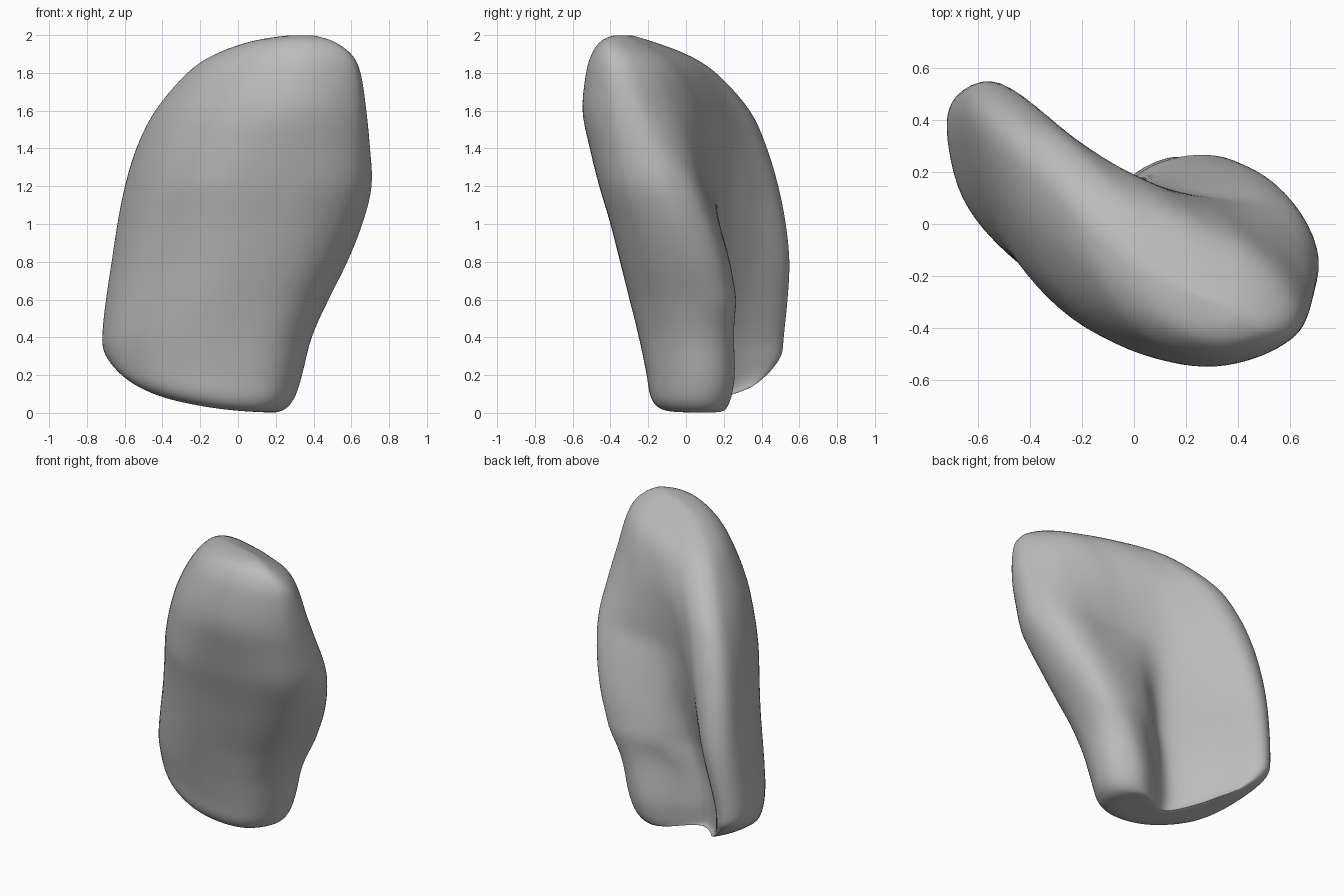
import bpy
import bmesh

cube = bpy.data.objects.get("Cube")
if cube:
    bpy.data.objects.remove(cube, do_unlink=True)

STEPS = 6        # samples between outline points
RINGS = 5        # rings between height levels

# Cross-section outlines in hundredths, running from the left end along the
# front, around the right end and back along the hollow side
LOW_HOOK = [(-72, 36), (-66, 9), (-48, -11), (-22, -23), (4, -25), (24, -20),
            (36, -6), (39, 8), (34, 19), (22, 25), (8, 21), (-7, 10),
            (-22, 8), (-42, 28), (-58, 50), (-68, 49)]
FULL_HOOK = [(-70, 36), (-63, 8), (-48, -13), (-20, -29), (7, -30), (29, -25),
             (43, -12), (48, 4), (46, 17), (38, 24), (24, 26), (7, 22),
             (-13, 9), (-36, 27), (-54, 51), (-66, 50)]
MID_CRESCENT = [(-59, 36), (-53, 7), (-40, -20), (-16, -41), (14, -46), (42, -44),
                (62, -34), (71, -15), (65, 1), (52, 8), (34, 10), (14, 13),
                (-8, 20), (-27, 36), (-41, 48), (-54, 47)]
HIGH_SLAB = [(-42, 24), (-37, -2), (-23, -29), (-2, -47), (24, -55), (46, -52),
             (63, -42), (68, -30), (66, -20), (55, -7), (37, 4), (20, 11),
             (3, 19), (-11, 26), (-25, 34), (-37, 34)]
TOP_OVAL = [(-42, 24), (-37, -2), (-22, -29), (-1, -47), (24, -55), (46, -52),
            (63, -43), (68, -33), (66, -21), (57, -6), (43, 8), (27, 17),
            (9, 26), (-8, 32), (-23, 36), (-36, 35)]

# Height, x range, y range and outline blend of each level
LEVELS = [
    (0, -50, 19, -8, 34, 0),
    (2, -60, 25, -15, 41, 0),
    (8, -67, 30, -19, 47, 0),
    (20, -71, 34, -21, 51, 0),
    (40, -72, 39, -25, 52, 33),
    (60, -70, 48, -30, 54, 100),
    (80, -67, 58, -35, 55, 133),
    (100, -64, 66, -40, 53, 167),
    (120, -60, 71, -46, 49, 200),
    (140, -54, 70, -51, 43, 250),
    (160, -44, 68, -55, 34, 300),
    (180, -27, 65, -53, 16, 370),
    (190, -12, 60, -50, 0, 400),
    (197, 8, 50, -45, -19, 400),
    (200, 28, 39, -38, -29, 400),
]


def spline(a, b, c, d, t):
    """Smooth curve through b and c, for tuples of any length."""
    return tuple(0.5 * (2 * q + (r - p) * t + (2 * p - 5 * q + 4 * r - s) * t ** 2
                        + (3 * q - p - 3 * r + s) * t ** 3)
                 for p, q, r, s in zip(a, b, c, d))


def closed_curve(points):
    n = len(points)
    return [spline(*(points[(i + k) % n] for k in (-1, 0, 1, 2)), s / STEPS)
            for i in range(n) for s in range(STEPS)]


def unit_outline(points):
    """Sample an outline and stretch it to fill the unit square."""
    curve = closed_curve(points)
    xs, ys = zip(*curve)
    return [((x - min(xs)) / (max(xs) - min(xs)), (y - min(ys)) / (max(ys) - min(ys)))
            for x, y in curve]


def mix(a, b, t):
    return a + (b - a) * t


def section(level, outlines):
    """Points of one ring; the lowest rings rise toward the left and back."""
    z, x0, x1, y0, y1, blend = (v / 100 for v in level)
    blend = min(max(blend, 0), len(outlines) - 1)
    k = min(int(blend), len(outlines) - 2)
    flat = [(mix(a[0], b[0], blend - k), mix(a[1], b[1], blend - k))
            for a, b in zip(outlines[k], outlines[k + 1])]
    xs, ys = zip(*flat)
    ring = []
    for u, v in flat:
        x = mix(x0, x1, (u - min(xs)) / (max(xs) - min(xs)))
        y = mix(y0, y1, (v - min(ys)) / (max(ys) - min(ys)))
        left = max(0, 0.2 - x)
        lift = 0.22 * left ** 2 + 0.2 * left * max(0, y)
        ring.append((x, y, max(z, 0) + lift * max(0, 1 - z / 0.4)))
    return ring


def cap(bm, ring):
    """Close a ring with a strip of faces between front and back."""
    n = len(ring)
    half = STEPS // 2
    for i in range(-half, n // 2 - half):
        j = n - STEPS - i
        loop = []
        for index in (i, i + 1, j - 1, j):
            vert = ring[index % n]
            if vert not in loop:
                loop.append(vert)
        bm.faces.new(loop)


# Stone body: loft all rings, then close both ends
outlines = [unit_outline(p) for p in
            (LOW_HOOK, FULL_HOOK, MID_CRESCENT, HIGH_SLAB, TOP_OVAL)]
last = len(LEVELS) - 1
heights = [spline(*(LEVELS[min(max(i + k, 0), last)] for k in (-1, 0, 1, 2)), s / RINGS)
           for i in range(last) for s in range(RINGS)] + [LEVELS[last]]

bm = bmesh.new()
rings = [[bm.verts.new(p) for p in section(h, outlines)] for h in heights]
for low, high in zip(rings, rings[1:]):
    for i in range(len(low)):
        j = (i + 1) % len(low)
        bm.faces.new((low[i], low[j], high[j], high[i]))
cap(bm, rings[0])
cap(bm, rings[-1])
bmesh.ops.recalc_face_normals(bm, faces=bm.faces)

mesh = bpy.data.meshes.new("stone_body")
bm.to_mesh(mesh)
bm.free()
body = bpy.data.objects.new("stone_body", mesh)
bpy.context.collection.objects.link(body)

# Plain grey material
grey = bpy.data.materials.new("stone_grey")
grey.use_nodes = True
grey.diffuse_color = (0.5, 0.5, 0.5, 1)
grey.node_tree.nodes["Principled BSDF"].inputs["Base Color"].default_value = (0.5, 0.5, 0.5, 1)
mesh.materials.append(grey)

# Gentle smoothing of the surface
relax = body.modifiers.new("relax", "SMOOTH")
relax.factor = 0.5
relax.iterations = 6

bpy.ops.object.select_all(action="DESELECT")
body.select_set(True)
bpy.context.view_layer.objects.active = body
bpy.ops.object.shade_smooth_by_angle(angle=1.0)
